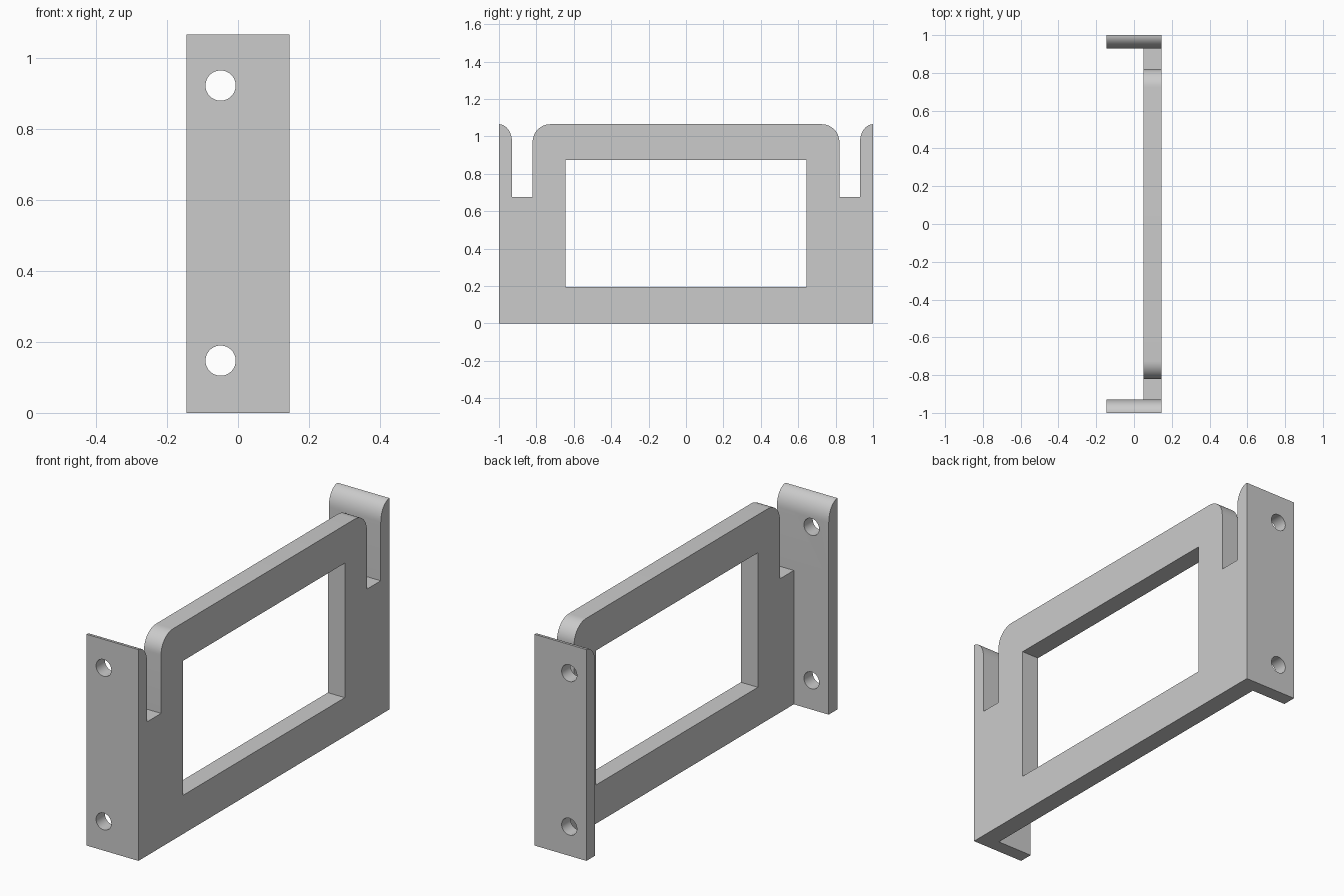
import bpy, bmesh, math
from mathutils import Matrix

if "Cube" in bpy.data.objects:
    bpy.data.objects.remove(bpy.data.objects["Cube"], do_unlink=True)

# Overall dimensions
HALF_X, WEB_X = 0.145, 0.05
TOP, SLOT_Z = 1.065, 0.675
SLOT_IN, SLOT_OUT = 0.82, 0.93
FLANGE_R, WEB_R = 0.07, 0.095

metal = bpy.data.materials.new("light grey")
metal.use_nodes = True
grey = (0.6, 0.6, 0.6, 1)
metal.diffuse_color = grey
metal.node_tree.nodes["Principled BSDF"].inputs["Base Color"].default_value = grey


def add_object(name, bm):
    bmesh.ops.recalc_face_normals(bm, faces=bm.faces)
    mesh = bpy.data.meshes.new(name)
    bm.to_mesh(mesh)
    bm.free()
    mesh.materials.append(metal)
    obj = bpy.data.objects.new(name, mesh)
    bpy.context.collection.objects.link(obj)
    return obj


def box(name, lo, hi):
    bm = bmesh.new()
    bmesh.ops.create_cube(bm, size=1)
    for v in bm.verts:
        v.co = [a + (b - a) * (c + 0.5) for a, b, c in zip(lo, hi, v.co)]
    return add_object(name, bm)


def arc(cy, cz, ry, rz, start, end, steps=12):
    angles = [math.radians(start + (end - start) * i / steps) for i in range(steps + 1)]
    return [(cy + ry * math.cos(a), cz + rz * math.sin(a)) for a in angles]


# Side outline: half of it, then mirrored
half = [(1, 0)]
half += arc(1, TOP - WEB_R, FLANGE_R, WEB_R, 90, 180)
half += [(SLOT_OUT, SLOT_Z), (SLOT_IN, SLOT_Z)]
half += arc(SLOT_IN - WEB_R, TOP - WEB_R, WEB_R, WEB_R, 0, 90)
outline = half + [(-y, z) for y, z in reversed(half)]

bm = bmesh.new()
face = bm.faces.new([bm.verts.new((-HALF_X, y, z)) for y, z in outline])
new = bmesh.ops.extrude_face_region(bm, geom=[face])["geom"]
bmesh.ops.translate(bm, vec=(2 * HALF_X, 0, 0),
                    verts=[v for v in new if isinstance(v, bmesh.types.BMVert)])
bracket = add_object("bracket", bm)

# Pocket between the flanges, and the window in the web
cutters = [
    box("pocket_cutter", (-0.5, -SLOT_OUT, -0.5), (WEB_X, SLOT_OUT, 1.5)),
    box("window_cutter", (-0.5, -0.644, 0.195), (0.5, 0.644, 0.873)),
]

# Screw holes through both flanges
for name, z in (("lower", 0.147), ("upper", 0.921)):
    bm = bmesh.new()
    bmesh.ops.create_cone(bm, cap_ends=True, segments=40, radius1=0.0425,
                          radius2=0.0425, depth=3,
                          matrix=Matrix.Translation((-0.049, 0, z))
                          @ Matrix.Rotation(math.pi / 2, 4, "X"))
    cutters.append(add_object(name + "_hole_cutter", bm))

bpy.context.view_layer.objects.active = bracket
bracket.select_set(True)
for cutter in cutters:
    mod = bracket.modifiers.new(cutter.name, "BOOLEAN")
    mod.operation, mod.solver, mod.object = "DIFFERENCE", "EXACT", cutter
    bpy.ops.object.modifier_apply(modifier=mod.name)
    bpy.data.objects.remove(cutter, do_unlink=True)

bpy.ops.object.select_all(action="DESELECT")
bracket.select_set(True)
bpy.ops.object.shade_smooth_by_angle(angle=math.radians(30))
